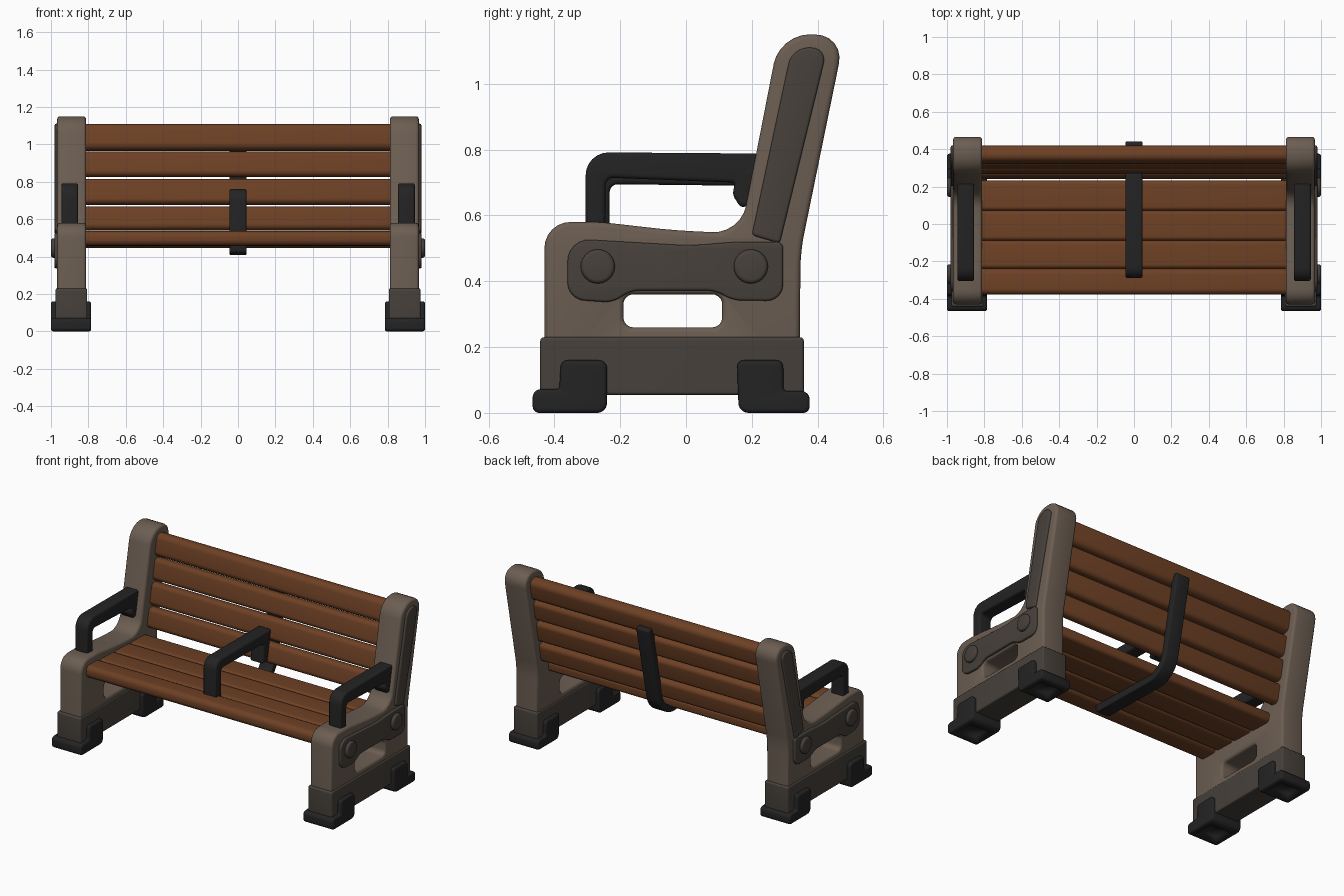
import bpy, bmesh, math
from mathutils import Matrix, Vector

if "Cube" in bpy.data.objects:
    bpy.data.objects.remove(bpy.data.objects["Cube"])


def material(name, rgb):
    m = bpy.data.materials.new(name)
    m.diffuse_color = (*rgb, 1)
    m.use_nodes = True
    m.node_tree.nodes["Principled BSDF"].inputs["Base Color"].default_value = m.diffuse_color
    return m


STONE = material("taupe concrete", (0.15, 0.112, 0.085))
DARK = material("dark taupe", (0.062, 0.052, 0.043))
BLACK = material("black metal", (0.017, 0.017, 0.018))
WOOD = material("brown wood", (0.155, 0.052, 0.018))


def rounded(corners, steps=6):
    """Turn (y, z, rounding) corners into a smooth outline."""
    pts, n, w = [], len(corners), 0.707
    for i, (y, z, r) in enumerate(corners):
        p = Vector((y, z))
        if r == 0:
            pts.append(p)
            continue
        to_a = Vector(corners[i - 1][:2]) - p
        to_b = Vector(corners[(i + 1) % n][:2]) - p
        r = min(r, 0.46 * to_a.length, 0.46 * to_b.length)
        a, b = p + to_a.normalized() * r, p + to_b.normalized() * r
        for k in range(steps + 1):
            t = k / steps
            u, v, q = (1 - t) ** 2, 2 * w * t * (1 - t), t * t
            pts.append((a * u + p * v + b * q) / (u + v + q))
    return pts


def box(y0, y1, z0, z1, r):
    return [(y0, z0, r), (y1, z0, r), (y1, z1, r), (y0, z1, r)]


def prism(name, outlines, x0, x1, bevel, mat, mirror=False):
    """Extrude side-view outlines along x with rounded edges; extra outlines are holes."""
    cu = bpy.data.curves.new(name, 'CURVE')
    cu.dimensions, cu.fill_mode = '2D', 'BOTH'
    cu.extrude = (x1 - x0) / 2 - bevel
    cu.bevel_depth, cu.offset, cu.bevel_resolution = bevel, -bevel, 2
    for pts in outlines:
        sp = cu.splines.new('POLY')
        sp.points.add(len(pts) - 1)
        for p, co in zip(sp.points, pts):
            p.co = (co[0], co[1], 0, 1)
        sp.use_cyclic_u = True
    tmp = bpy.data.objects.new("temp", cu)
    bpy.context.collection.objects.link(tmp)
    dg = bpy.context.evaluated_depsgraph_get()
    me = bpy.data.meshes.new_from_object(tmp.evaluated_get(dg))
    bpy.data.objects.remove(tmp)
    me.transform(Matrix(((0, 0, 1, (x0 + x1) / 2), (1, 0, 0, 0), (0, 1, 0, 0), (0, 0, 0, 1))))
    bm = bmesh.new()
    bm.from_mesh(me)
    bmesh.ops.remove_doubles(bm, verts=bm.verts, dist=0.0002)
    bmesh.ops.recalc_face_normals(bm, faces=bm.faces)
    bm.to_mesh(me)
    bm.free()
    me.materials.clear()
    me.materials.append(mat)
    me.shade_smooth()
    me.set_sharp_from_angle(angle=math.radians(35))
    ob = bpy.data.objects.new(name, me)
    bpy.context.collection.objects.link(ob)
    if mirror:
        ob.modifiers.new("mirror", 'MIRROR').use_axis = (True, False, False)
    return ob


# End frames with a slot
frame = rounded([(-0.43, 0.08, 0), (0.345, 0.08, 0), (0.348, 0.49, 0.05), (0.483, 1.15, 0.105),
                 (0.284, 1.15, 0.09), (0.166, 0.545, 0.085), (-0.04, 0.555, 0.06),
                 (-0.26, 0.58, 0.03), (-0.43, 0.58, 0.11)])
slot = rounded(box(-0.19, 0.11, 0.26, 0.36, 0.03))
prism("end_frame", [frame, slot], 0.812, 0.967, 0.016, STONE, True)

# Dark plinth around each frame's foot
prism("frame_base", [rounded(box(-0.443, 0.358, 0.055, 0.23, 0.012))], 0.806, 0.975, 0.008, DARK, True)

# Raised side plates and their round bosses
seat_plate = rounded([(-0.36, 0.345, 0.05), (-0.22, 0.335, 0.04), (-0.17, 0.372, 0.03),
                      (0.09, 0.372, 0.03), (0.14, 0.342, 0.03), (0.295, 0.34, 0.05),
                      (0.295, 0.52, 0.02), (0.14, 0.52, 0.05), (0.02, 0.508, 0.05),
                      (-0.36, 0.53, 0.07)])
prism("seat_side_plate", [seat_plate], 0.95, 0.982, 0.008, DARK, True)
back_plate = rounded([(0.2, 0.54, 0.012), (0.285, 0.515, 0.012), (0.43, 1.11, 0.06), (0.322, 1.11, 0.05)])
prism("back_side_plate", [back_plate], 0.95, 0.98, 0.008, DARK, True)
for i, y in enumerate((-0.268, 0.197)):
    ring = [(y + 0.052 * math.cos(a * math.tau / 24), 0.445 + 0.052 * math.sin(a * math.tau / 24))
            for a in range(24)]
    prism(f"boss_{i + 1}", [ring], 0.96, 1.0, 0.012, DARK, True)

# Stepped rubber feet, hollow underneath
feet = {
    "front_foot": [(-0.466, 0, 0.02), (-0.24, 0, 0.03), (-0.24, 0.16, 0.025), (-0.38, 0.16, 0.02),
                   (-0.385, 0.072, 0.01), (-0.466, 0.072, 0.025)],
    "rear_foot": [(0.16, 0, 0.03), (0.376, 0, 0.02), (0.376, 0.066, 0.025), (0.297, 0.066, 0.01),
                  (0.295, 0.16, 0.02), (0.155, 0.16, 0.02)],
}
for name, corners in feet.items():
    foot = prism(name, [rounded(corners)], 0.785, 1.0, 0.012, BLACK, True)
    bm = bmesh.new()
    bm.from_mesh(foot.data)
    under = [f for f in bm.faces if f.normal.z < -0.98 and f.calc_area() > 0.01]
    bmesh.ops.inset_individual(bm, faces=under, thickness=0.03, depth=0)
    bmesh.ops.inset_individual(bm, faces=under, thickness=0.004, depth=-0.03)
    bm.to_mesh(foot.data)
    bm.free()


def slat(name, cy, cz, width, thick, angle, r):
    c, s = math.cos(angle), math.sin(angle)
    pts = rounded(box(-width / 2, width / 2, -thick / 2, thick / 2, r))
    prism(name, [[(cy + c * p.x - s * p.y, cz + s * p.x + c * p.y) for p in pts]],
          -0.84, 0.84, 0.004, WOOD)


# Seat slats, tilting slightly backwards
for i, (y0, y1) in enumerate(((-0.378, -0.239), (-0.239, -0.089), (-0.089, 0.071), (0.071, 0.232))):
    y = (y0 + y1) / 2
    slat(f"seat_slat_{i + 1}", y, 0.487 - 0.03 * y, y1 - y0, 0.078 if i == 0 else 0.068,
         -0.03, 0.032 if i == 0 else 0.022)

# Back slats, leaning backwards
for i, (z0, z1) in enumerate(((0.54, 0.667), (0.677, 0.815), (0.825, 0.96), (0.966, 1.108))):
    z = (z0 + z1) / 2
    slat(f"back_slat_{i + 1}", 0.37 - 0.2 * (1.04 - z), z, z1 - z0, 0.085 if i == 3 else 0.072,
         math.pi / 2 - 0.197, 0.036 if i == 3 else 0.028)

# Centre strap below the seat and up behind the back
strap = rounded([(-0.29, 0.465, 0), (-0.285, 0.418, 0.015), (0.312, 0.405, 0.13), (0.445, 1.02, 0.02),
                 (0.395, 1.02, 0), (0.28, 0.452, 0.09)])
prism("centre_strap", [strap], -0.046, 0.046, 0.006, BLACK)

# Armrests: one on each frame and one in the middle
side_arm = rounded([(-0.305, 0.54, 0), (-0.245, 0.54, 0), (-0.245, 0.715, 0.025), (0.148, 0.70, 0.01),
                    (0.142, 0.662, 0.01), (0.165, 0.625, 0.01), (0.21, 0.63, 0), (0.24, 0.788, 0),
                    (-0.305, 0.792, 0.07)])
prism("side_armrest", [side_arm], 0.855, 0.945, 0.012, BLACK, True)
middle_arm = rounded([(-0.29, 0.49, 0), (-0.232, 0.49, 0), (-0.232, 0.695, 0.025), (0.2, 0.69, 0.02),
                      (0.185, 0.565, 0.01), (0.24, 0.565, 0.01), (0.275, 0.758, 0.01),
                      (-0.29, 0.762, 0.06)])
prism("middle_armrest", [middle_arm], -0.046, 0.046, 0.012, BLACK)
